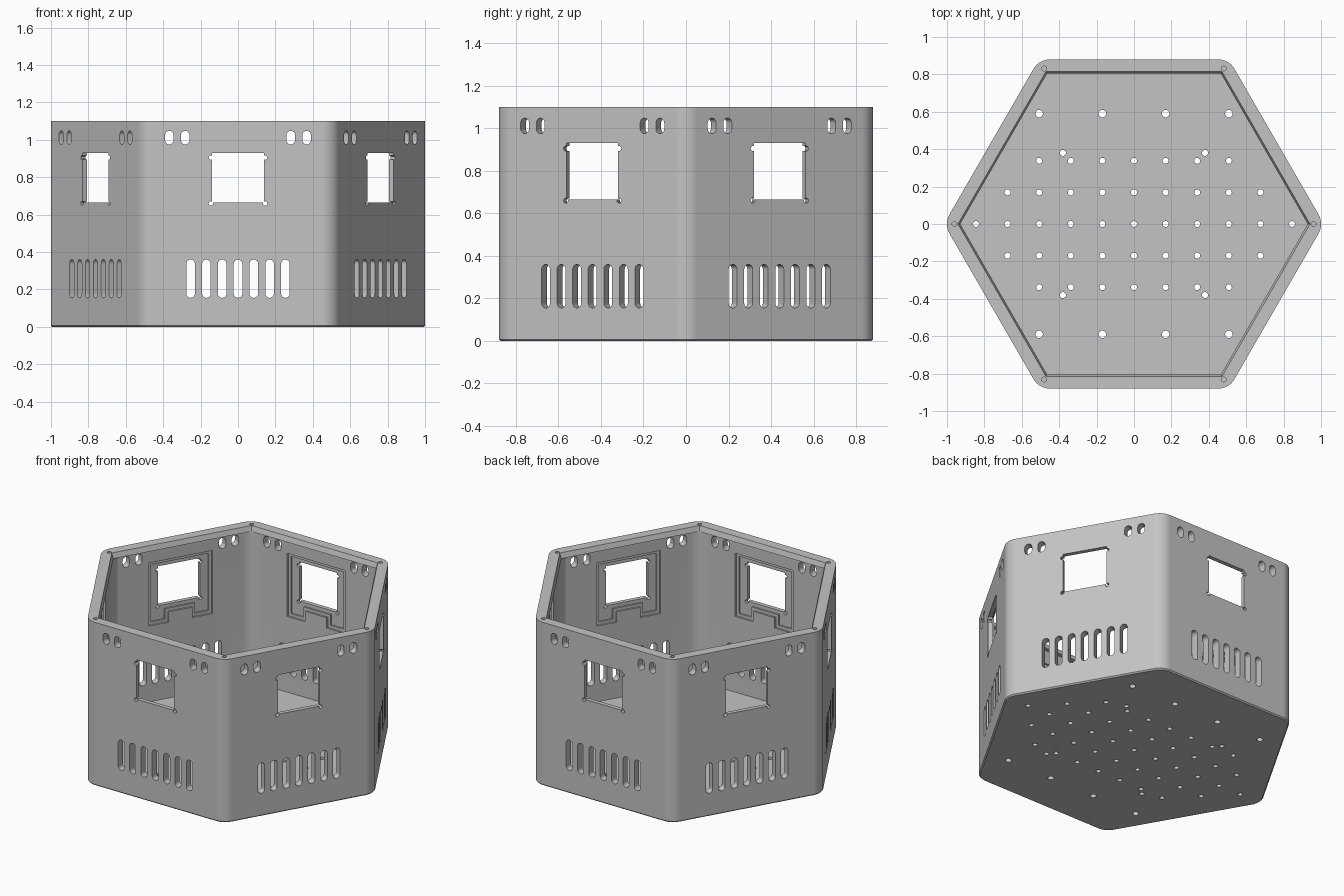
import bpy, bmesh
from math import sin, cos, pi, radians
from mathutils import Matrix, Vector

old = bpy.data.objects.get("Cube")
if old:
    bpy.data.objects.remove(old, do_unlink=True)

HEIGHT = 1.1
OUTER = 0.88      # apothem of outer walls
INNER = 0.83      # apothem of inner walls
PITCH = 0.169     # floor hole spacing

grey = bpy.data.materials.new("plain grey")
grey.use_nodes = True
colour = (0.55, 0.55, 0.55, 1)
grey.diffuse_color = colour
grey.node_tree.nodes["Principled BSDF"].inputs["Base Color"].default_value = colour


def arc(cx, cy, r, start, end, segs):
    steps = [radians(start + (end - start) * i / segs) for i in range(segs + 1)]
    return [(cx + r * cos(t), cy + r * sin(t)) for t in steps]


def hexagon(apothem, radius=0, segs=1):
    """Hexagon outline; one segment gives clipped corners, more gives round ones."""
    pts = []
    for a in range(0, 360, 60):
        d = (apothem - radius) / cos(pi / 6)
        cx, cy = d * cos(radians(a)), d * sin(radians(a))
        pts += arc(cx, cy, radius, a - 30, a + 30, segs) if radius else [(cx, cy)]
    return pts


def circle(x, y, r, segs=16):
    return arc(x, y, r, 0, 360, segs)[:-1]


def slot(x, z0, z1, width):
    r = width / 2
    return arc(x, z1 - r, r, 0, 180, 8) + arc(x, z0 + r, r, 180, 360, 8)


def box(x0, x1, z0, z1):
    return [(x0, z0), (x1, z0), (x1, z1), (x0, z1)]


def loft(bm, rings, matrix=Matrix()):
    """Closed solid through rings of (outline, height)."""
    loops = [[bm.verts.new(matrix @ Vector((x, y, h))) for x, y in pts] for pts, h in rings]
    n = len(loops[0])
    for low, high in zip(loops, loops[1:]):
        for i in range(n):
            j = (i + 1) % n
            bm.faces.new((low[i], low[j], high[j], high[i]))
    bm.faces.new(loops[0][::-1])
    bm.faces.new(loops[-1])


def make(name, bm):
    bmesh.ops.recalc_face_normals(bm, faces=bm.faces)
    mesh = bpy.data.meshes.new(name)
    bm.to_mesh(mesh)
    bm.free()
    obj = bpy.data.objects.new(name, mesh)
    bpy.context.collection.objects.link(obj)
    mesh.materials.append(grey)
    return obj


def solid(name, *parts):
    bm = bmesh.new()
    for rings in parts:
        loft(bm, rings)
    return make(name, bm)


def wall_solid(name, outlines, near, far):
    """Outlines drawn on the wall plane, pushed through all six walls."""
    bm = bmesh.new()
    upright = Matrix.Rotation(pi / 2, 4, 'X')
    for k in range(6):
        turn = Matrix.Rotation(k * pi / 3, 4, 'Z') @ upright
        for pts in outlines:
            loft(bm, [(pts, near), (pts, far)], turn)
    return make(name, bm)


def carve(body, cutter):
    cutter.hide_render = True
    mod = body.modifiers.new("cut", 'BOOLEAN')
    mod.operation = 'DIFFERENCE'
    mod.solver = 'EXACT'
    mod.object = cutter
    bpy.ops.object.modifier_apply(modifier=mod.name)
    bpy.data.objects.remove(cutter, do_unlink=True)


# Outer shell with rounded corners and a fine bottom chamfer
shell = hexagon(OUTER, 0.1, 8)
body = solid("hexagonal_housing", [(hexagon(OUTER - 0.008, 0.092, 8), 0), (shell, 0.008), (shell, HEIGHT)])
bpy.ops.object.select_all(action='DESELECT')
body.select_set(True)
bpy.context.view_layer.objects.active = body

# Cavity with corner posts, then the opening inside the sloped lip
room = hexagon(INNER, 0.097)
carve(body, solid("cavity", [(room, 0.04), (room, 1.065)]))
wide = hexagon(0.815)
carve(body, solid("lip", [(hexagon(0.8), 1.05), (wide, HEIGHT), (wide, 1.2)]))

# Stepped pockets around the windows on the inside, with a tab below
for grow, depth in ((0, 0.012), (-0.02, 0.022)):
    w, low, top, tab = 0.215 + grow, 0.55 - grow, 0.975 + grow, 0.08 - grow
    pocket = [(-w, low), (-tab, low), (-tab, 0.62 - grow), (tab, 0.62 - grow),
              (tab, low), (w, low), (w, top), (-w, top)]
    carve(body, wall_solid("pocket", [pocket], INNER - 0.01, INNER + depth))

# Windows, upper slot pairs and lower vents
openings = [box(-0.14, 0.14, 0.665, 0.93)]
for side in (-1, 1):
    openings += [slot(side * x, 0.975, 1.048, 0.046) for x in (0.282, 0.367)]
openings += [slot(i * 0.0845, 0.155, 0.36, 0.046) for i in range(-3, 4)]
carve(body, wall_solid("openings", openings, 0.78, 0.95))

# Small relief holes at the window corners
reliefs = [circle(s * 0.145, z, 0.012, 12) for s in (-1, 1) for z in (0.66, 0.905)]
carve(body, wall_solid("reliefs", reliefs, 0.82, 0.95))

# Floor holes
holes = []
for row, reach in ((0, 5), (1, 4), (-1, 4), (2, 3), (-2, 3)):
    holes += [circle(i * PITCH, row * PITCH, 0.016) for i in range(-reach, reach + 1)
              if abs(row) != 1 or abs(i) <= 4]
for s in (-1, 1):
    holes += [circle(i * PITCH, s * 0.59, 0.02) for i in (-3, -1, 1, 3)]
    holes += [circle(x, s * 0.38, 0.016) for x in (-0.38, 0.38)]
carve(body, solid("floor_holes", *[[(h, -0.1), (h, 0.1)] for h in holes]))

# Screw holes in the corner posts
screws = [circle(0.96 * cos(k * pi / 3), 0.96 * sin(k * pi / 3), 0.013) for k in range(6)]
carve(body, solid("screw_holes", *[[(s, 0.95), (s, 1.2)] for s in screws]))

# Smooth the rounded corners, keep the flats flat
bpy.ops.object.shade_smooth_by_angle(angle=radians(30))
body.modifiers.new("flat_walls", 'WEIGHTED_NORMAL').keep_sharp = True
